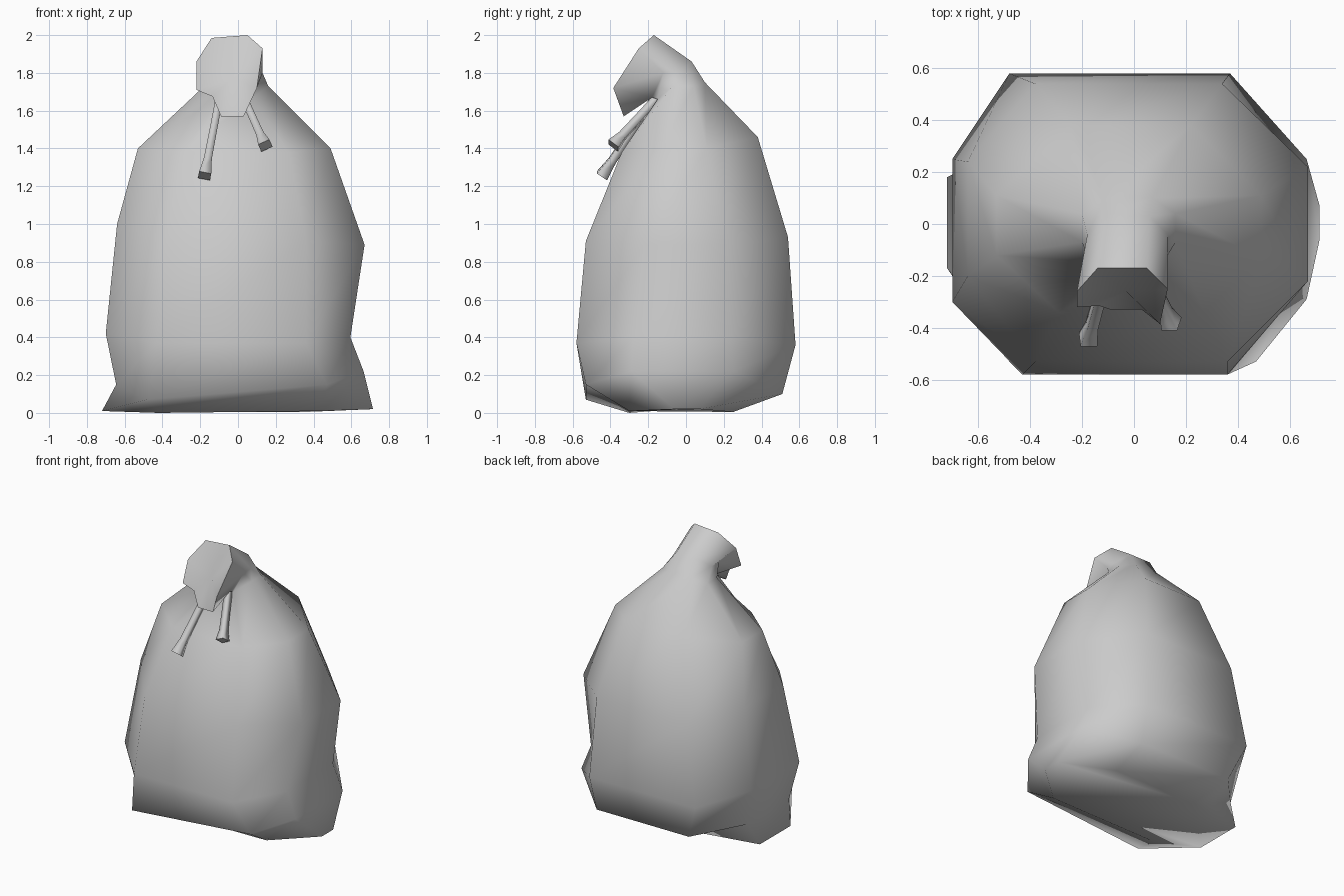
import bpy, bmesh, math
from mathutils import Vector

cube = bpy.data.objects.get("Cube")
if cube:
    bpy.data.objects.remove(cube, do_unlink=True)

cloth = bpy.data.materials.new("grey cloth")
cloth.use_nodes = True
GREY = (0.6, 0.6, 0.6, 1)
cloth.diffuse_color = GREY
cloth.node_tree.nodes["Principled BSDF"].inputs["Base Color"].default_value = GREY


def add_object(name, bm):
    bmesh.ops.recalc_face_normals(bm, faces=bm.faces[:])
    for f in bm.faces:
        f.smooth = True
    mesh = bpy.data.meshes.new(name)
    bm.to_mesh(mesh)
    bm.free()
    mesh.materials.append(cloth)
    obj = bpy.data.objects.new(name, mesh)
    bpy.context.collection.objects.link(obj)
    return obj


def loft(bm, rings):
    """Skin a list of equal point rings and return the vertex rings."""
    loops = [[bm.verts.new(p) for p in ring] for ring in rings]
    n = len(loops[0])
    for a, b in zip(loops, loops[1:]):
        for i in range(n):
            j = (i + 1) % n
            bm.faces.new((a[i], a[j], b[j], b[i]))
    return loops


def octagon(x, y, z, front, back, left, right):
    """Chamfered section: x and y limits, z of front ends/right/back/left,
    x spans of the front and back edges, y spans of the two side edges."""
    z0, z1, zr, zb, zl = z
    return [(front[0], y[0], z0), (front[1], y[0], z1),
            (x[1], right[0], zr), (x[1], right[1], zr),
            (back[1], y[1], zb), (back[0], y[1], zb),
            (x[0], left[1], zl), (x[0], left[0], zl)]


# Sack body, from the pinched base up to the tied, forward-bent neck
sections = [
    octagon((-.72, .715), (-.30, .25), (0, .01, .02, .005, .01),
            (-.42, .44), (-.30, .36), (-.17, .18), (-.06, .07)),
    octagon((-.645, .665), (-.53, .51), (.07, .15, .22, .10, .15),
            (-.48, .47), (-.38, .36), (-.26, .22), (-.29, .25)),
    octagon((-.70, .595), (-.58, .58), (.37, .37, .40, .36, .42),
            (-.43, .36), (-.48, .37), (-.30, .25), (-.28, .24)),
    octagon((-.64, .67), (-.53, .54), (.91, .91, .89, .93, 1.0),
            (-.38, .36), (-.38, .34), (-.20, .24), (-.22, .22)),
    octagon((-.53, .49), (-.34, .38), (1.38, 1.38, 1.40, 1.46, 1.40),
            (-.29, .27), (-.24, .22), (-.12, .11), (-.13, .11)),
    octagon((-.20, .16), (-.15, .10), (1.66, 1.66, 1.73, 1.75, 1.71),
            (-.11, .07), (-.11, .07), (-.07, .04), (-.07, .04)),
    octagon((-.18, .13), (-.18, .03), (1.67, 1.67, 1.80, 1.86, 1.80),
            (-.11, .06), (-.11, .06), (-.12, -.04), (-.12, -.04)),
]
# Flared rim of the gathered mouth
rim = [(-.09, -.33, 1.57), (.03, -.33, 1.57), (.10, -.385, 1.72), (.13, -.25, 1.93),
       (.05, -.17, 2.0), (-.14, -.17, 1.985), (-.22, -.26, 1.86), (-.22, -.32, 1.71)]

bm = bmesh.new()
loops = loft(bm, sections + [rim])
bm.faces.new(loops[0])
# Slightly sunken fan closing the mouth, with a crisp rim
centre = bm.verts.new((-.03, -.26, 1.77))
for i in range(8):
    a, b = loops[-1][i], loops[-1][(i + 1) % 8]
    bm.faces.new((a, b, centre))
    bm.edges.get((a, b)).smooth = False
# Fold notched into the lower corner of the rim
lip = bm.edges.get((loops[-1][7], loops[-1][0]))
fold = bmesh.utils.edge_split(lip, loops[-1][7], .5)[1]
fold.co = (-.135, -.315, 1.675)
add_object("sack", bm)


# Drawstrings: square cords that narrow and then flare at the tip
def drawstring(name, start, end):
    start, end = Vector(start), Vector(end)
    axis = (end - start).normalized()
    u = axis.cross(Vector((0, -1, 0))).normalized()
    v = axis.cross(u)
    rings = []
    for t, r in ((0, .028), (.45, .028), (.8, .03), (1, .046)):
        c = start.lerp(end, t)
        rings.append([c + r * (math.cos(a) * u + math.sin(a) * v)
                      for a in (math.pi / 4 + k * math.pi / 2 for k in range(4))])
    bm = bmesh.new()
    loops = loft(bm, rings)
    for ring in (loops[0], loops[-1]):
        bm.faces.new(ring)
        for i in range(4):
            bm.edges.get((ring[i], ring[(i + 1) % 4])).smooth = False
    add_object(name, bm)


drawstring("drawstring_right", (-.10, -.17, 1.66), (-.177, -.445, 1.255))
drawstring("drawstring_left", (.03, -.15, 1.67), (.145, -.385, 1.415))
